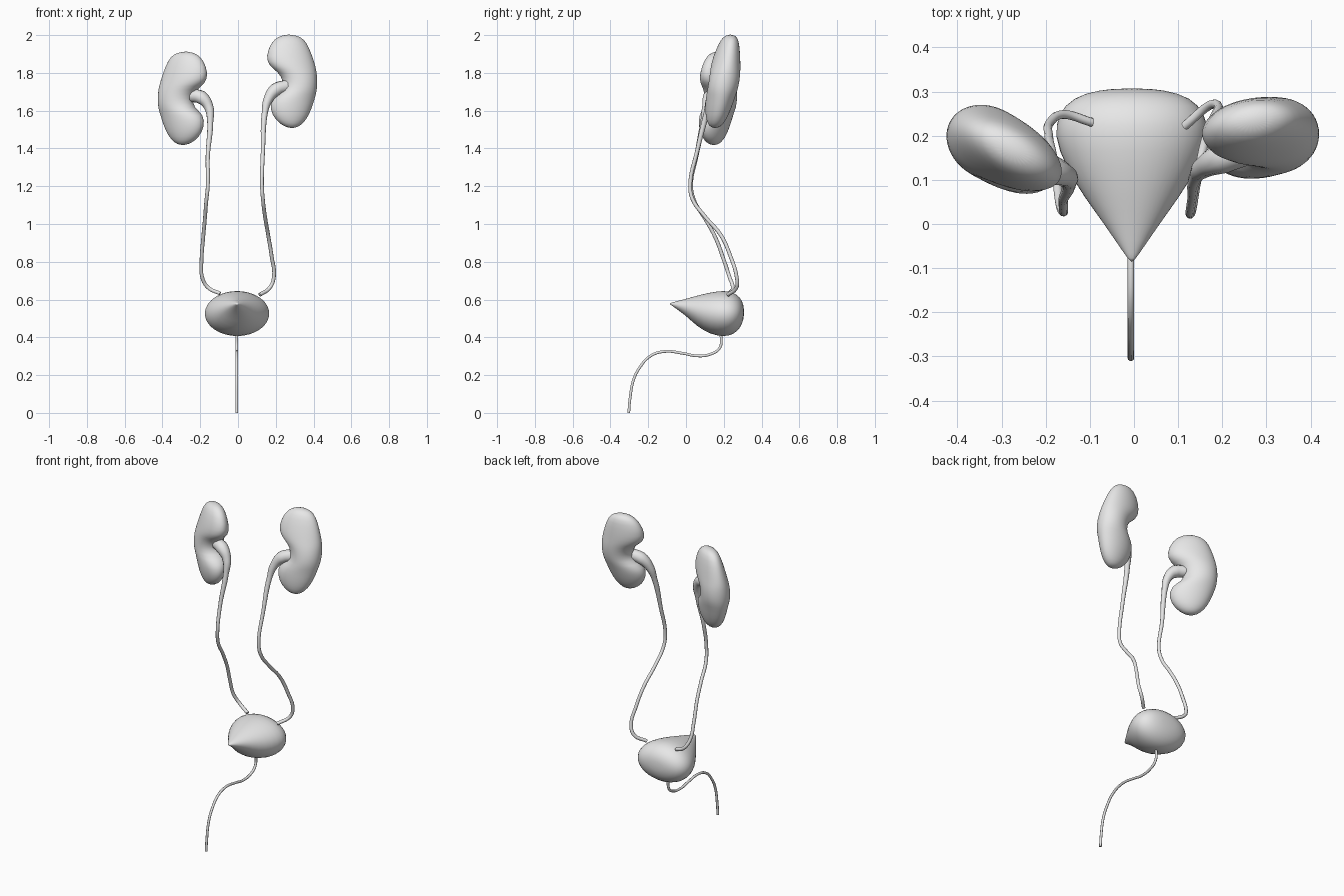
import bpy, bmesh, math
from mathutils import Vector

cube = bpy.data.objects.get("Cube")
if cube:
    bpy.data.objects.remove(cube, do_unlink=True)

grey = bpy.data.materials.new("plain_grey")
grey.use_nodes = True
grey.diffuse_color = (0.8, 0.8, 0.8, 1)
grey.node_tree.nodes["Principled BSDF"].inputs["Base Color"].default_value = (0.8, 0.8, 0.8, 1)

SIDES = 24


def finish(obj):
    obj.data.materials.append(grey)
    for poly in obj.data.polygons:
        poly.use_smooth = True


def loft(name, start, rings, end):
    """Skin a stack of closed rings and close it with a point at each end."""
    bm = bmesh.new()
    loops = [[bm.verts.new(p) for p in ring] for ring in rings]
    first, last = bm.verts.new(start), bm.verts.new(end)
    for i in range(SIDES):
        j = (i + 1) % SIDES
        bm.faces.new((first, loops[0][j], loops[0][i]))
        bm.faces.new((last, loops[-1][i], loops[-1][j]))
        for a, b in zip(loops, loops[1:]):
            bm.faces.new((a[i], a[j], b[j], b[i]))
    bmesh.ops.recalc_face_normals(bm, faces=bm.faces)
    mesh = bpy.data.meshes.new(name)
    bm.to_mesh(mesh)
    bm.free()
    obj = bpy.data.objects.new(name, mesh)
    bpy.context.collection.objects.link(obj)
    obj.modifiers.new("smooth", 'SUBSURF').levels = 1
    obj.modifiers["smooth"].render_levels = 1
    finish(obj)


def ellipse():
    for i in range(SIDES):
        a = math.tau * i / SIDES
        yield math.cos(a), math.sin(a)


def tube(name, points):
    """Round tube through points given as x, y, z, radius."""
    curve = bpy.data.curves.new(name, 'CURVE')
    curve.dimensions = '3D'
    curve.bevel_depth = 1
    curve.bevel_resolution = 3
    curve.resolution_u = 6
    curve.use_fill_caps = True
    spline = curve.splines.new('BEZIER')
    spline.bezier_points.add(len(points) - 1)
    for bp, (x, y, z, r) in zip(spline.bezier_points, points):
        bp.co = (x, y, z)
        bp.radius = r
        bp.handle_left_type = bp.handle_right_type = 'AUTO'
    obj = bpy.data.objects.new(name, curve)
    bpy.context.collection.objects.link(obj)
    bpy.ops.object.select_all(action='DESELECT')
    obj.select_set(True)
    bpy.context.view_layer.objects.active = obj
    bpy.ops.object.convert(target='MESH')
    finish(bpy.context.object)


# Kidneys: height, inner edge, outer edge, half thickness
KIDNEY = [
    (.238, -.07, .05, .035), (.205, -.11, .085, .053), (.13, -.138, .115, .071),
    (.08, -.118, .13, .078), (.05, -.07, .136, .08), (0, -.04, .14, .082),
    (-.05, -.05, .137, .08), (-.085, -.11, .128, .077), (-.15, -.115, .108, .068),
    (-.205, -.085, .08, .052), (-.238, -.04, .045, .032),
]


def kidney(name, side, centre, turn, lean, widen):
    c, s = math.cos(turn), math.sin(turn)
    out, back = Vector((side * c, s, 0)), Vector((-side * s, c, 0))

    def place(u, v, h):
        return Vector(centre) + out * u * widen + back * v + Vector((0, lean * h, h))

    rings = [[place((a + b) / 2 + (b - a) / 2 * p, t * q, h) for p, q in ellipse()]
             for h, a, b, t in KIDNEY]
    loft(name, place(-.015, 0, .25), rings, place(.005, 0, -.25))


kidney("left_kidney", 1, (.282, .195, 1.755), math.radians(8), .17, 1)
kidney("right_kidney", -1, (-.288, .16, 1.665), math.radians(30), .06, 1.07)

# Bladder: depth, half width, top, bottom
BLADDER = [
    (-.075, .012, .585, .568), (0, .063, .604, .515), (.06, .108, .622, .455),
    (.13, .152, .639, .415), (.2, .178, .649, .402), (.25, .168, .641, .413),
    (.287, .135, .613, .447), (.304, .075, .577, .49),
]
rings = [[(-.005 + w * p, y, (top + low) / 2 + (top - low) / 2 * q) for p, q in ellipse()]
         for y, w, top, low in BLADDER]
loft("bladder", (-.005, -.088, .577), rings, (-.005, .308, .532))

# Ureters, each opening into a funnel at its kidney
tube("left_ureter", [
    (.26, .17, 1.73, .035), (.2, .15, 1.71, .036), (.16, .13, 1.66, .025),
    (.142, .11, 1.59, .016), (.132, .06, 1.39, .011), (.127, .022, 1.2, .01),
    (.132, .035, 1.13, .01), (.143, .1, 1.04, .01), (.16, .185, .94, .01),
    (.178, .235, .83, .01), (.19, .268, .72, .01), (.17, .268, .665, .01),
    (.115, .222, .625, .01)])
tube("right_ureter", [
    (-.25, .15, 1.68, .035), (-.195, .125, 1.67, .036), (-.155, .11, 1.62, .025),
    (-.147, .092, 1.54, .016), (-.16, .055, 1.36, .011), (-.16, .027, 1.2, .01),
    (-.168, .045, 1.12, .01), (-.175, .1, 1.03, .01), (-.184, .155, .93, .01),
    (-.193, .2, .81, .01), (-.19, .23, .72, .01), (-.16, .248, .665, .01),
    (-.095, .23, .632, .01)])

# Urethra
path = [(.185, .43), (.179, .345), (.13, .311), (.055, .302), (-.01, .314),
        (-.115, .325), (-.19, .3), (-.245, .24), (-.277, .177), (-.297, .07), (-.303, 0)]
tube("urethra", [(-.007, y, z, .0075) for y, z in path])
